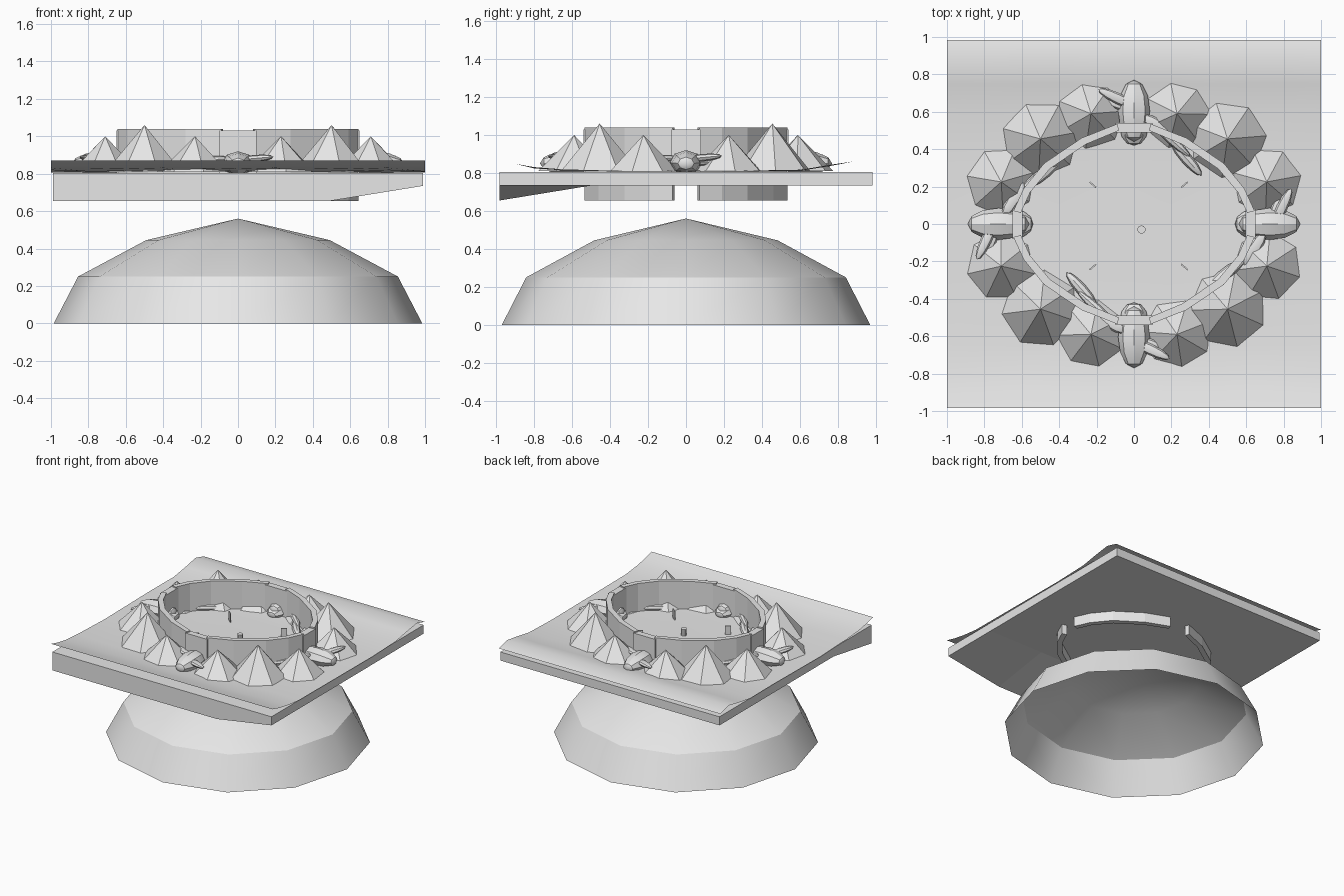
import bpy, bmesh, math
from mathutils import Matrix, Vector

cube = bpy.data.objects.get("Cube")
if cube:
    bpy.data.objects.remove(cube, do_unlink=True)

stone = bpy.data.materials.new("grey_stone")
stone.use_nodes = True
GREY = (0.8, 0.8, 0.8, 1)
stone.diffuse_color = GREY
stone.node_tree.nodes["Principled BSDF"].inputs["Base Color"].default_value = GREY

GROUND = 0.81


def finish(name, bm, smooth=False):
    mesh = bpy.data.meshes.new(name)
    bm.to_mesh(mesh)
    bm.free()
    mesh.materials.append(stone)
    ob = bpy.data.objects.new(name, mesh)
    bpy.context.collection.objects.link(ob)
    if smooth:
        bpy.ops.object.select_all(action="DESELECT")
        bpy.context.view_layer.objects.active = ob
        ob.select_set(True)
        bpy.ops.object.shade_smooth_by_angle(angle=math.radians(31))
    return ob


def box(name, lo, hi):
    bm = bmesh.new()
    lo, hi = Vector(lo), Vector(hi)
    size = Matrix.Diagonal((*(hi - lo), 1))
    bmesh.ops.create_cube(bm, size=1, matrix=Matrix.Translation((lo + hi) / 2) @ size)
    return finish(name, bm)


def blade(bm, a, b, width, height):
    """Flattened pointed spindle lying between two points."""
    a, b = Vector(a), Vector(b)
    d = b - a
    turn = d.to_track_quat("X", "Z").to_matrix().to_4x4()
    scale = Matrix.Diagonal((d.length / 2, width / 2, height / 2, 1))
    lay = Matrix.Rotation(math.pi / 2, 4, "Y")
    bmesh.ops.create_uvsphere(bm, u_segments=8, v_segments=6, radius=1,
                              matrix=Matrix.Translation((a + b) / 2) @ turn @ scale @ lay)


# Open twelve-sided dome underneath
bm = bmesh.new()
rings = []
for r, z in ((0.985, 0), (0.855, 0.25), (0.49, 0.445)):
    rings.append([bm.verts.new((r * math.cos(math.tau * i / 12),
                                r * 0.985 * math.sin(math.tau * i / 12), z)) for i in range(12)])
apex = bm.verts.new((0, 0, 0.56))
for i in range(12):
    j = (i + 1) % 12
    for low, up in zip(rings, rings[1:]):
        bm.faces.new((low[i], low[j], up[j], up[i]))
    bm.faces.new((rings[-1][i], rings[-1][j], apex))
finish("dome", bm, True)

# Square slab whose front lower edge is pulled down
bm = bmesh.new()
top = bmesh.ops.create_grid(bm, x_segments=4, y_segments=4, size=1)["verts"]
bmesh.ops.scale(bm, vec=(0.99, 0.982, 1), verts=top)
bmesh.ops.translate(bm, vec=(0, 0, 0.805), verts=top)
geo = bmesh.ops.extrude_face_region(bm, geom=bm.faces[:], use_keep_orig=True)["geom"]
for v in [g for g in geo if isinstance(g, bmesh.types.BMVert)]:
    dropped = v.co.y < -0.9 and v.co.x < 0.9
    v.co.z = 0.655 if dropped else 0.735
bmesh.ops.recalc_face_normals(bm, faces=bm.faces)
finish("slab", bm)

# Thin land sheet curling up along the front and back
profile = [(-0.985, 0.87), (-0.9, 0.848), (-0.8, 0.828), (-0.65, 0.815), (-0.3, GROUND),
           (0.3, GROUND), (0.6, 0.815), (0.75, 0.838), (0.88, 0.86), (0.985, 0.832)]
bm = bmesh.new()
rows = [[bm.verts.new((-1 + 0.2 * i, y, z + (0.004 * math.sin(i * 2.1 + y * 7) if abs(y) < 0.85 else 0)))
         for i in range(11)] for y, z in profile]
for a, b in zip(rows, rows[1:]):
    for i in range(10):
        bm.faces.new((a[i], a[i + 1], b[i + 1], b[i]))
finish("land_sheet", bm, True)

# Four curved walls passing down through the slab
outer = [(0.09, 0.535), (0.28, 0.46), (0.48, 0.325), (0.59, 0.19), (0.645, 0.07)]
inner = [(0.08, 0.5), (0.26, 0.425), (0.45, 0.295), (0.555, 0.17), (0.605, 0.06)]
quarters = [("right_back", 1, 1), ("left_back", -1, 1), ("right_front", 1, -1), ("left_front", -1, -1)]
for label, sx, sy in quarters:
    bm = bmesh.new()
    cols = [[bm.verts.new((p[0] * sx, p[1] * sy, z)) for p, z in
             ((o, 0.655), (o, 1.04), (n, 1.04), (n, 0.655))] for o, n in zip(outer, inner)]
    for a, b in zip(cols, cols[1:]):
        for i in range(4):
            j = (i + 1) % 4
            bm.faces.new((a[i], a[j], b[j], b[i]))
    bm.faces.new(cols[0])
    bm.faces.new(cols[-1])
    bmesh.ops.recalc_face_normals(bm, faces=bm.faces)
    finish(label + "_wall", bm)

# Gate blocks closing the wall gaps
for s, label in ((1, "back"), (-1, "front")):
    box(label + "_gate", (-0.1, min(s * 0.49, s * 0.54), GROUND - 0.01), (0.1, max(s * 0.49, s * 0.54), 1.03))
for s, label in ((1, "right"), (-1, "left")):
    box(label + "_gate", (min(s * 0.595, s * 0.65), -0.08, GROUND - 0.01), (max(s * 0.595, s * 0.65), 0.08, 1.03))

# Ring of faceted peaks outside the walls
peaks = [(0.23, 0.59, 1.0, 0.19), (0.5, 0.455, 1.06, 0.21), (0.71, 0.225, 1.0, 0.185)]
for label, sx, sy in quarters:
    for n, (x, y, tip, r) in enumerate(peaks):
        bm = bmesh.new()
        turn = Matrix.Rotation(sx * 0.4 + sy * 0.7 + n, 4, "Z")
        at = Matrix.Translation((x * sx, y * sy, (GROUND + tip) / 2))
        bmesh.ops.create_cone(bm, cap_ends=True, segments=7, radius1=r, radius2=0,
                              depth=tip - GROUND, matrix=at @ turn)
        finish(f"{label}_peak_{n + 1}", bm)

# Winged guardian lying outside each gate, repeated by quarter turns
for k, label in enumerate(("back", "left", "front", "right")):
    bm = bmesh.new()
    blade(bm, (0, 0.44, 0.86), (0, 0.77, 0.85), 0.17, 0.13)
    blade(bm, (0, 0.42, 0.83), (0, 0.6, 0.85), 0.15, 0.09)
    blade(bm, (0.02, 0.62, 0.87), (-0.19, 0.72, 0.89), 0.06, 0.04)
    blade(bm, (0.05, 0.6, 0.85), (-0.15, 0.66, 0.86), 0.06, 0.04)
    blade(bm, (0.04, 0.58, 0.88), (0.22, 0.47, 0.87), 0.07, 0.04)
    blade(bm, (0.1, 0.54, 0.86), (0.3, 0.36, 0.84), 0.05, 0.05)
    blade(bm, (0.2, 0.44, 0.83), (0.36, 0.26, 0.82), 0.06, 0.05)
    if k % 2:
        bmesh.ops.translate(bm, vec=(0, 0.12, 0), verts=bm.verts)
    bmesh.ops.rotate(bm, matrix=Matrix.Rotation(k * math.pi / 2, 3, "Z"), verts=bm.verts)
    finish(label + "_guardian", bm, True)

# Small post and marker plates on the courtyard floor
bm = bmesh.new()
bmesh.ops.create_cone(bm, cap_ends=True, segments=10, radius1=0.022, radius2=0.022, depth=0.06,
                      matrix=Matrix.Translation((0.04, -0.03, GROUND + 0.025)))
finish("centre_post", bm)
for label, sx, sy in quarters:
    bm = bmesh.new()
    at = Matrix.Translation((0.025 + 0.245 * sx, -0.01 + 0.22 * sy, GROUND + 0.03))
    turn = Matrix.Rotation(sx * sy * math.radians(40), 4, "Z")
    bmesh.ops.create_cube(bm, size=1, matrix=at @ turn @ Matrix.Diagonal((0.045, 0.008, 0.08, 1)))
    finish(label + "_marker", bm)
